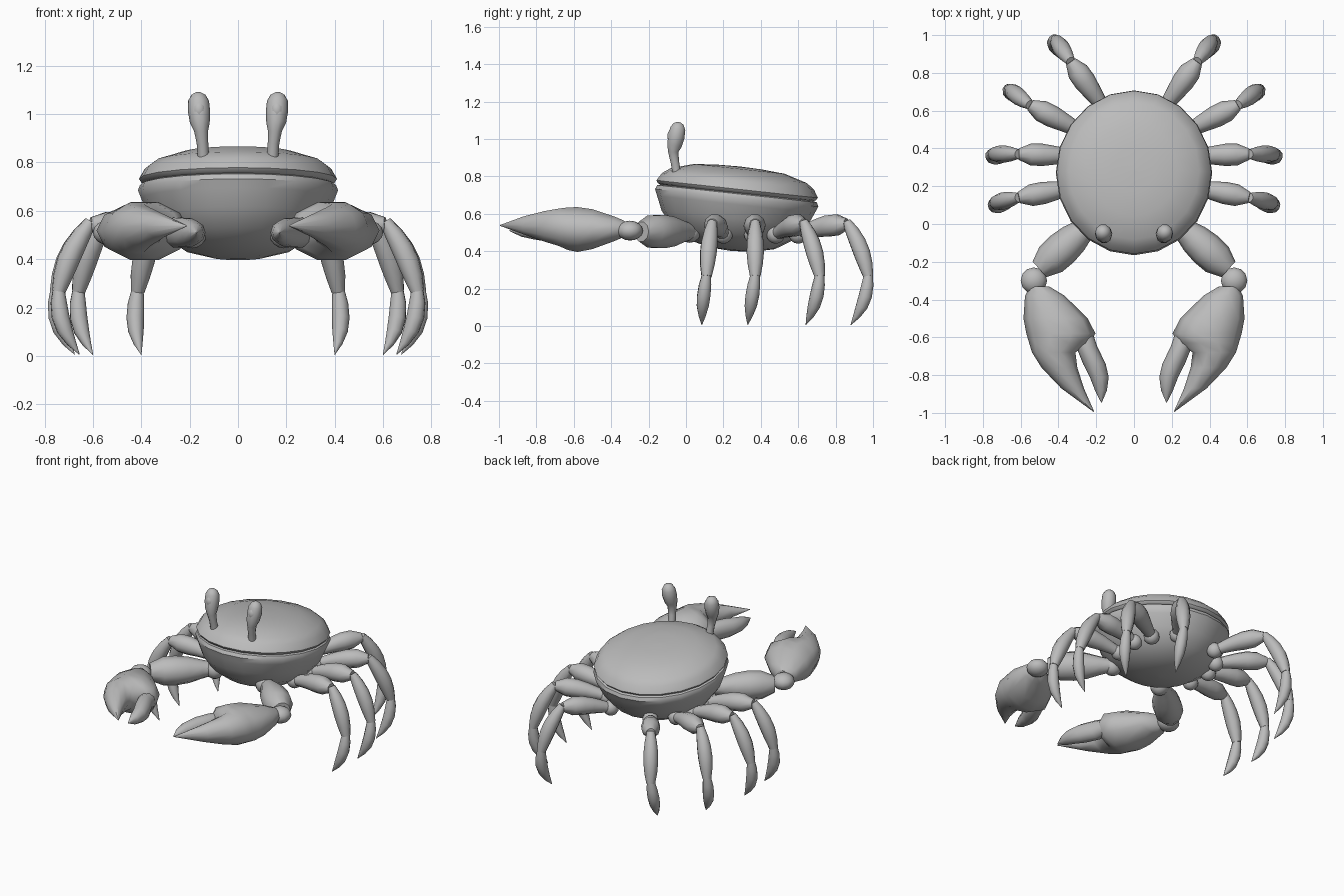
import bpy, bmesh, math
from mathutils import Vector, Matrix

if "Cube" in bpy.data.objects:
    bpy.data.objects.remove(bpy.data.objects["Cube"])

grey = bpy.data.materials.new("shell_grey")
grey.use_nodes = True
grey.diffuse_color = (0.5, 0.5, 0.5, 1)
grey.node_tree.nodes["Principled BSDF"].inputs["Base Color"].default_value = (0.5, 0.5, 0.5, 1)


def finish(name, bm, angle=60):
    bmesh.ops.remove_doubles(bm, verts=bm.verts, dist=0.0005)
    bmesh.ops.recalc_face_normals(bm, faces=bm.faces)
    mesh = bpy.data.meshes.new(name)
    bm.to_mesh(mesh)
    bm.free()
    mesh.materials.append(grey)
    ob = bpy.data.objects.new(name, mesh)
    bpy.context.collection.objects.link(ob)
    bpy.ops.object.select_all(action="DESELECT")
    ob.select_set(True)
    bpy.context.view_layer.objects.active = ob
    bpy.ops.object.shade_smooth_by_angle(angle=math.radians(angle))
    return ob


def skin(bm, rings):
    n = len(rings[0])
    rows = [[bm.verts.new(p) for p in ring] for ring in rings]
    for a, b in zip(rows, rows[1:]):
        for i in range(n):
            j = (i + 1) % n
            bm.faces.new((a[i], a[j], b[j], b[i]))
    bm.faces.new(rows[0])
    bm.faces.new(rows[-1])


def lathe(name, profile, z, sides=20):
    # tilted round body part, profile as (radius, height)
    bm = bmesh.new()
    skin(bm, [[Vector((max(r, 0.002) * math.cos(math.tau * i / sides),
                       max(r, 0.002) * 1.06 * math.sin(math.tau * i / sides), h))
               for i in range(sides)] for r, h in profile])
    bm.transform(Matrix.Translation((0, 0.272, z)) @ Matrix.Rotation(math.radians(-6.2), 4, "X"))
    return finish(name, bm, 45)


def tube(name, path, radii, side, tangent=None, sides=10):
    # loft of oval rings along a path; radii as (across, up)
    bm = bmesh.new()
    pts = [Vector(p) for p in path]
    rings = []
    for i, p in enumerate(pts):
        t = tangent or pts[min(i + 1, len(pts) - 1)] - pts[max(i - 1, 0)]
        up = side.cross(t).normalized()
        w, h = radii[i]
        rings.append([p + side * (w * math.cos(math.tau * k / sides)) + up * (h * math.sin(math.tau * k / sides))
                      for k in range(sides)])
    skin(bm, rings)
    return finish(name, bm)


def segment(name, a, b, radii, side, bow=0.0):
    # straight or bowed limb segment with evenly spaced radii
    a, b = Vector(a), Vector(b)
    n = len(radii) - 1
    out = (b - a).cross(side).normalized()
    path = [a.lerp(b, i / n) + out * bow * math.sin(math.pi * i / n) for i in range(n + 1)]
    return tube(name, path, [(r, r) for r in radii], side)


def ball(name, centre, size):
    bm = bmesh.new()
    bmesh.ops.create_uvsphere(bm, u_segments=12, v_segments=8, radius=1)
    bm.transform(Matrix.Translation(centre) @ Matrix.Diagonal((*size, 1)))
    return finish(name, bm)


# Body: lower bowl and upper shell
lathe("lower_body", [(0, -0.295), (0.11, -0.288), (0.22, -0.26), (0.31, -0.2), (0.37, -0.12),
                     (0.4, -0.045), (0.414, -0.01), (0.405, 0.012), (0.38, 0.02)], 0.695)
lathe("upper_shell", [(0.38, -0.01), (0.4, -0.003), (0.41, 0.012), (0.385, 0.055), (0.345, 0.085),
                      (0.23, 0.121), (0.11, 0.131), (0, 0.134)], 0.72)

# Legs: coxa, knee, ankle and tip positions in plan, front to back
LEGS = [((0.29, 0.2), (0.61, 0.14), (0.742, 0.11), (0.655, 0.085)),
        ((0.3, 0.36), (0.61, 0.37), (0.752, 0.37), (0.675, 0.33)),
        ((0.26, 0.48), (0.55, 0.63), (0.66, 0.715), (0.6, 0.64)),
        ((0.15, 0.6), (0.335, 0.86), (0.415, 0.975), (0.4, 0.88))]

for s, tag in ((1, "left"), (-1, "right")):
    def at(p, z):
        return Vector((s * p[0], p[1], z))

    for n, (hip, knee, ankle, tip) in enumerate(LEGS, 1):
        label = f"{tag}_leg_{n}"
        h, k, a, t = at(hip, 0.49), at(knee, 0.545), at(ankle, 0.265), at(tip, 0.005)
        flat = a - h
        flat.z = 0
        side = flat.normalized().cross(Vector((0, 0, 1)))
        ball(label + "_hip", h, (0.05, 0.05, 0.05))
        segment(label + "_upper", h, k, (0.03, 0.04, 0.05, 0.059, 0.058, 0.03), side, -0.012)
        segment(label + "_middle", k + Vector((0, 0, 0.01)), a,
                (0.025, 0.038, 0.045, 0.046, 0.04, 0.028), side, -0.018)
        segment(label + "_foot", a + Vector((0, 0, 0.015)), t,
                (0.024, 0.034, 0.037, 0.033, 0.02, 0.001), side, -0.03)

    # Claw arm
    label = tag + "_claw"
    shoulder, elbow, wrist = at((0.2, 0.03), 0.505), at((0.5, -0.24), 0.505), at((0.53, -0.3), 0.51)
    across = (elbow - shoulder).cross(Vector((0, 0, 1))).normalized()
    ball(label + "_shoulder", at((0.19, 0.02), 0.505), (0.06, 0.06, 0.06))
    segment(label + "_arm", shoulder, elbow, (0.04, 0.06, 0.083, 0.093, 0.09, 0.055), across, 0)
    ball(label + "_wrist", wrist, (0.07, 0.07, 0.053))

    # Pincer: palm running into the fixed finger, then the movable finger
    x, forward = Vector((1, 0, 0)), Vector((0, -1, 0))
    palm = [(0.5, -0.33, 0.52, 0.05, 0.045), (0.472, -0.38, 0.52, 0.105, 0.068),
            (0.415, -0.5, 0.518, 0.17, 0.112), (0.387, -0.58, 0.516, 0.183, 0.126),
            (0.395, -0.63, 0.52, 0.16, 0.12), (0.425, -0.68, 0.528, 0.115, 0.105),
            (0.395, -0.76, 0.533, 0.095, 0.085), (0.325, -0.87, 0.538, 0.06, 0.05),
            (0.212, -0.995, 0.538, 0.002, 0.002)]
    finger = [(0.27, -0.57, 0.51, 0.05, 0.05), (0.25, -0.65, 0.51, 0.056, 0.065),
              (0.21, -0.74, 0.51, 0.06, 0.062), (0.184, -0.81, 0.51, 0.05, 0.05),
              (0.175, -0.88, 0.51, 0.032, 0.034), (0.172, -0.945, 0.51, 0.002, 0.002)]
    for part, rows in (("palm", palm), ("finger", finger)):
        tube(f"{label}_{part}", [at(r[:2], r[2]) for r in rows], [r[3:] for r in rows], x, forward)

    # Eye stalk with bulb, and the flat eye plate on its front
    eye = [(0.143, -0.05, 0.82, 0.024), (0.147, -0.06, 0.88, 0.024), (0.153, -0.068, 0.93, 0.029),
           (0.158, -0.062, 0.965, 0.041), (0.161, -0.052, 1.01, 0.046), (0.163, -0.044, 1.055, 0.043),
           (0.164, -0.04, 1.08, 0.029), (0.164, -0.038, 1.09, 0.01)]
    tube(tag + "_eye_stalk", [at(e[:2], e[2]) for e in eye], [(e[3], e[3]) for e in eye], x)
    ball(tag + "_eye", at((0.161, -0.062), 1.015), (0.033, 0.038, 0.045))
